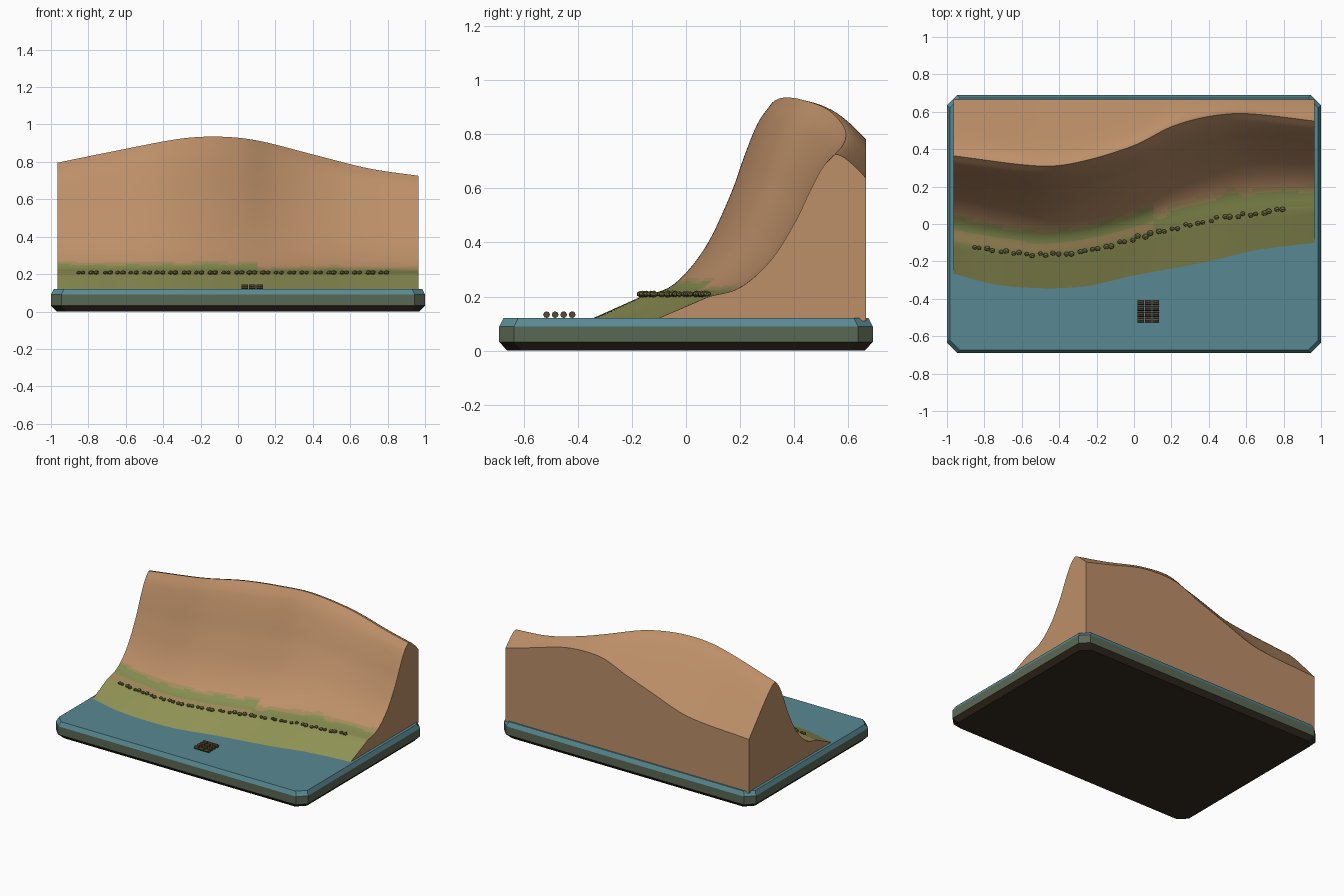
import bpy, bmesh, math, random
from mathutils import Matrix, Vector, noise

random.seed(4)
cube = bpy.data.objects.get("Cube")
if cube:
    bpy.data.objects.remove(cube, do_unlink=True)


def material(name, rgb):
    lin = [((c / 255 + 0.055) / 1.055) ** 2.4 for c in rgb] + [1]
    m = bpy.data.materials.new(name)
    m.diffuse_color = lin
    m.use_nodes = True
    node = next(n for n in m.node_tree.nodes if n.type == 'BSDF_PRINCIPLED')
    node.inputs["Base Color"].default_value = lin
    node.inputs["Roughness"].default_value = 0.9
    return m


sand = material("sand", (188, 143, 104))
beach = material("beach olive", (146, 148, 86))
moss = material("moss green", (134, 141, 80))
blend = material("mossy sand", (164, 141, 92))
water = material("water teal", (88, 137, 146))
stone = material("plinth grey green", (90, 104, 84))
dark = material("plinth dark brown", (52, 42, 32))
shrub = material("shrub olive", (112, 112, 64))
bag = material("bag brown", (92, 74, 50))


def finish(name, bm, mats, smooth=False):
    bmesh.ops.recalc_face_normals(bm, faces=bm.faces[:])
    me = bpy.data.meshes.new(name)
    bm.to_mesh(me)
    bm.free()
    for m in mats:
        me.materials.append(m)
    ob = bpy.data.objects.new(name, me)
    bpy.context.collection.objects.link(ob)
    if smooth:
        bpy.ops.object.select_all(action='DESELECT')
        ob.select_set(True)
        bpy.context.view_layer.objects.active = ob
        bpy.ops.object.shade_smooth_by_angle(angle=math.radians(30))
    return ob


def curve(points):
    """Smooth function through a few (x, value) points."""
    n = len(points)

    def tangent(i):
        a, b = points[max(i - 1, 0)], points[min(i + 1, n - 1)]
        return (b[1] - a[1]) / (b[0] - a[0])

    def f(x):
        i = max([k for k in range(n - 1) if points[k][0] <= x] or [0])
        (x0, a), (x1, b) = points[i], points[i + 1]
        w = x1 - x0
        t = min(max((x - x0) / w, 0), 1)
        return (a * (1 + 2 * t) * (1 - t) ** 2 + b * t * t * (3 - 2 * t)
                + w * t * (1 - t) * (tangent(i) * (1 - t) - tangent(i + 1) * t))
    return f


# Plan lines of the dune, its crest height and its windward profile
shore = curve([(-.97, -.265), (-.7, -.33), (-.3, -.338), (0, -.275),
               (.4, -.2), (.65, -.14), (.97, -.1)])
foot = curve([(-.97, -.1), (-.75, -.14), (-.5, -.165), (-.2, -.13),
              (.1, -.05), (.4, .02), (.75, .07), (.97, .085)])
crest = curve([(-.97, .365), (-.5, .31), (-.3, .33), (0, .42),
               (.2, .52), (.4, .575), (.6, .59), (.97, .55)])
height = curve([(-.97, .795), (-.6, .87), (-.3, .925), (-.1, .935),
                (.1, .915), (.4, .84), (.7, .765), (.97, .725)])
rise = curve([(0, 0), (.25, .065), (.5, .265), (.7, .55),
              (.8, .74), (.9, .905), (1, 1)])

HALF_X, BACK_Y, WATER_Z, FOOT_Z = .965, .665, .12, .2


def column(x):
    """Surface points across the dune, from the shore to the back."""
    s, f, c, h = shore(x), foot(x), crest(x), height(x)
    pts = [(s + (f - s) * k / 6, WATER_Z + (FOOT_Z - WATER_Z) * k / 6) for k in range(6)]
    for k in range(41):
        t = k / 40
        pts.append((f + (c - f) * t, FOOT_Z + (h - FOOT_Z) * rise(t)))
    for k in range(1, 13):
        d = (BACK_Y - c) * k / 12
        pts.append((c + d, h - 1.15 * (d - .04 * (1 - math.exp(-d / .04)))))
    return [Vector((x, y, z)) for y, z in pts]


def dune_colour(p):
    """Olive beach, then ragged moss that fades into bare sand."""
    if p.y > crest(p.x) - .1:
        return 0
    wobble = noise.noise(Vector((p.x * 9, p.y * 14, 0))) * .014
    top = (.25 if p.x < .1 else .225) + wobble
    if p.z < FOOT_Z + .004:
        return 1
    if p.x < .1 and p.z < .218:
        return 3
    if p.z < top:
        return 2
    return 3 if p.z < top + .014 else 0


# Dune
bm = bmesh.new()
COLS = 110
grid = [[bm.verts.new(p) for p in column(-HALF_X + 2 * HALF_X * i / COLS)]
        for i in range(COLS + 1)]
for a, b in zip(grid, grid[1:]):
    for j in range(len(a) - 1):
        face = bm.faces.new((a[j], b[j], b[j + 1], a[j + 1]))
        face.material_index = dune_colour(face.calc_center_median())
rim = [e for e in bm.edges if e.is_boundary]
walls = bmesh.ops.extrude_edge_only(bm, edges=rim)["geom"]
for g in walls:
    if isinstance(g, bmesh.types.BMVert):
        g.co.z = WATER_Z - .01
    elif isinstance(g, bmesh.types.BMFace):
        g.material_index = 0
finish("dune", bm, [sand, beach, moss, blend], smooth=True)


# Plinth: octagon rings stacked from the underside to the water surface
def ring(bm, inset, z):
    w, d, cut = 1 - inset, .69 - inset, .055
    corner = [(w - cut, d), (w, d - cut)]
    pts = (corner + [(x, -y) for x, y in reversed(corner)]
           + [(-x, -y) for x, y in corner] + [(-x, y) for x, y in reversed(corner)])
    return [bm.verts.new((x, y, z)) for x, y in pts]


bm = bmesh.new()
rings = [ring(bm, i, z) for i, z in [(.03, 0), (0, .032), (0, .09), (.015, WATER_Z)]]
for band, (lo, hi) in enumerate(zip(rings, rings[1:])):
    for k in range(8):
        n = (k + 1) % 8
        bm.faces.new((lo[k], lo[n], hi[n], hi[k])).material_index = band
bm.faces.new(rings[0]).material_index = 0
bm.faces.new(rings[-1]).material_index = 2
finish("plinth", bm, [dark, stone, water])

# Row of shrubs along the foot of the dune
bm = bmesh.new()
for i in range(24):
    x = -.84 + 1.62 * i / 23
    for side in (-1, 1):
        px = x + side * random.uniform(.01, .016)
        r = random.uniform(.012, .017)
        place = Matrix.Translation((px, foot(px) + random.uniform(-.008, .008), FOOT_Z + .009))
        squash = Matrix.Diagonal((1.1, 1, .8, 1))
        bmesh.ops.create_icosphere(bm, subdivisions=1, radius=r, matrix=place @ squash)
finish("shrub_row", bm, [shrub])

# Floating bags in four rows of three
bm = bmesh.new()
for row in range(4):
    for col in range(3):
        place = Matrix.Translation((.037 + .04 * col, -.515 + .0315 * row, WATER_Z + .013))
        bmesh.ops.create_cone(bm, cap_ends=True, segments=8, radius1=.0125, radius2=.0125,
                              depth=.034, matrix=place @ Matrix.Rotation(math.pi / 2, 4, 'Y'))
finish("floating_bags", bm, [bag])
